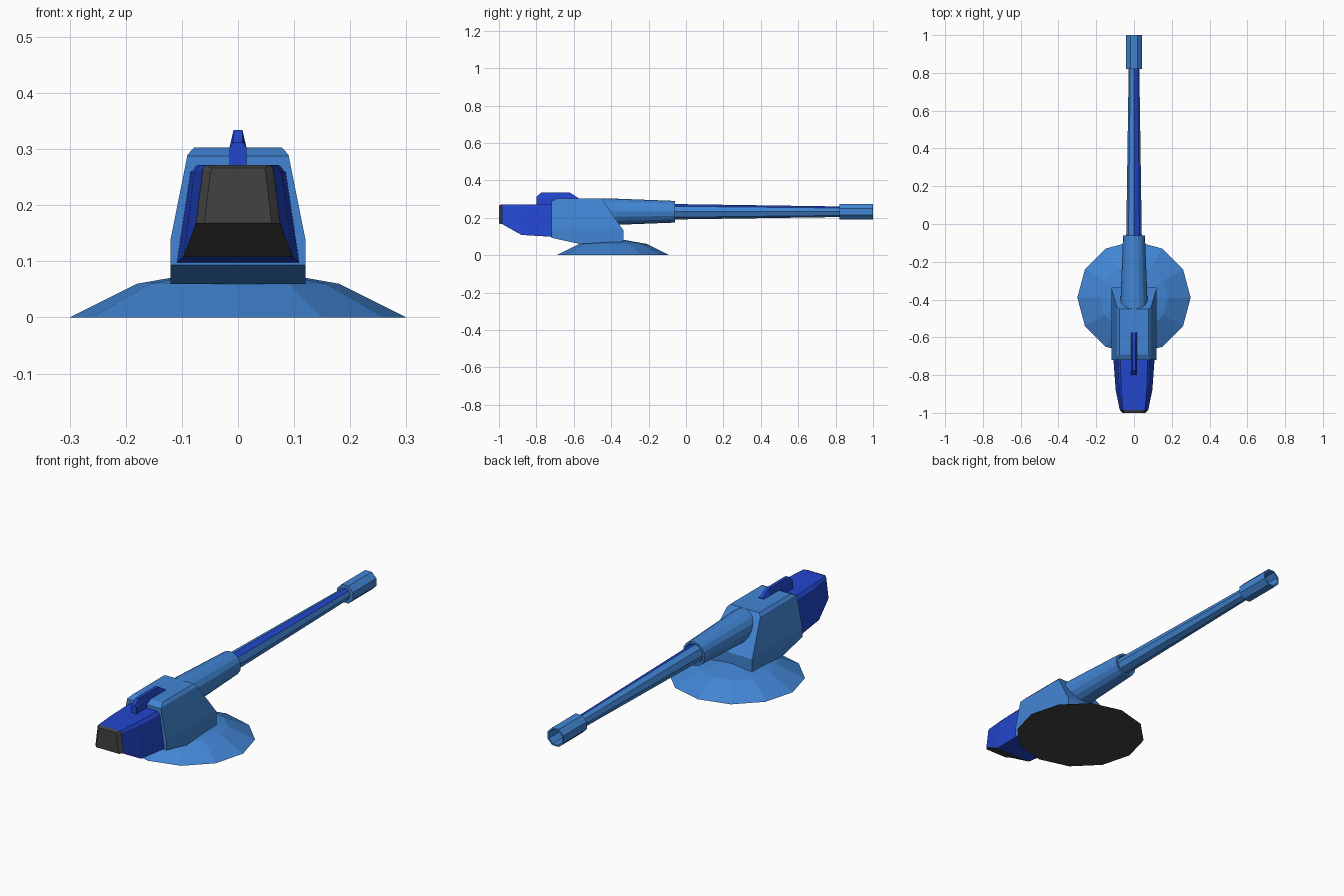
import bpy, bmesh, math
from mathutils import Vector

if "Cube" in bpy.data.objects:
    bpy.data.objects.remove(bpy.data.objects["Cube"], do_unlink=True)


def material(name, rgb):
    m = bpy.data.materials.new(name)
    m.use_nodes = True
    col = (*rgb, 1.0)
    m.diffuse_color = col
    bsdf = m.node_tree.nodes["Principled BSDF"]
    bsdf.inputs["Base Color"].default_value = col
    bsdf.inputs["Roughness"].default_value = 0.7
    return m


LIGHT, ROYAL, DARK = 0, 1, 2
MATS = [material("light blue", (0.054, 0.235, 0.66)),
        material("royal blue", (0.016, 0.061, 0.61)),
        material("dark grey", (0.055, 0.055, 0.055))]


def finish(name, bm):
    bmesh.ops.recalc_face_normals(bm, faces=bm.faces)
    me = bpy.data.meshes.new(name)
    bm.to_mesh(me)
    bm.free()
    for m in MATS:
        me.materials.append(m)
    ob = bpy.data.objects.new(name, me)
    bpy.context.collection.objects.link(ob)
    return ob


def loft(name, rings, mat, start=LIGHT, end=LIGHT):
    """Skin closed rings and cap both ends; mat(segment, side) picks the colour."""
    bm = bmesh.new()
    vs = [[bm.verts.new(p) for p in ring] for ring in rings]
    n = len(vs[0])
    for i in range(len(vs) - 1):
        for j in range(n):
            k = (j + 1) % n
            f = bm.faces.new((vs[i][j], vs[i][k], vs[i + 1][k], vs[i + 1][j]))
            f.material_index = mat(i, j)
    bm.faces.new(vs[0]).material_index = start
    bm.faces.new(vs[-1]).material_index = end
    return finish(name, bm)


def section(y, half):
    """Mirror a right-hand outline (x, z), listed bottom to top, at depth y."""
    return [Vector((x, y, z)) for x, z in half] + \
           [Vector((-x, y, z)) for x, z in reversed(half)]


AXIS_Z = 0.232


def circle_y(y, r, n, phase=0.0):
    angles = [phase + math.tau * j / n for j in range(n)]
    return [Vector((r * math.cos(a), y, AXIS_Z + r * math.sin(a))) for a in angles]


# Low domed base with a dark underside
base_rings = [[Vector((r * math.cos(math.tau * j / 12),
                       -0.39 + r * math.sin(math.tau * j / 12), z)) for j in range(12)]
              for r, z in ((0.30, 0.0), (0.18, 0.06), (0.05, 0.083))]
loft("base", base_rings, lambda i, j: LIGHT, start=DARK)

# Housing: extruded outline trimmed by sloping planes
outline = [(0.12, 0.04), (0.12, 0.14), (0.09, 0.29), (0.078, 0.303)]
housing = loft("housing", [section(-0.72, outline), section(-0.335, outline)],
               lambda i, j: LIGHT)
bm = bmesh.new()
bm.from_mesh(housing.data)
trims = [((-0.45, 0.303), (0.163, 0.11)),     # rear slope
         ((-0.57, 0.06), (-0.033, -0.15)),    # front underside
         ((-0.57, 0.06), (0.012, -0.23)),     # rear underside
         ((-0.69, 0.303), (-0.015, 0.03))]    # front top bevel
for (y, z), (ny, nz) in trims:
    bmesh.ops.bisect_plane(bm, geom=bm.verts[:] + bm.edges[:] + bm.faces[:], dist=1e-5,
                           plane_co=(0, y, z), plane_no=Vector((0, ny, nz)).normalized(),
                           clear_outer=True)
    bmesh.ops.holes_fill(bm, edges=bm.edges[:], sides=0)
bmesh.ops.recalc_face_normals(bm, faces=bm.faces)
bm.to_mesh(housing.data)
bm.free()

# Nose: blue shell, dark front face with chamfer and dark sloping chin
nose_rings = [section(-0.70, [(0.110, 0.097), (0.086, 0.258), (0.073, 0.272)]),
              section(-0.88, [(0.097, 0.108), (0.078, 0.259), (0.067, 0.272)]),
              section(-0.985, [(0.075, 0.167), (0.063, 0.263), (0.058, 0.272)]),
              section(-1.0, [(0.060, 0.168), (0.049, 0.260), (0.047, 0.266)])]
loft("nose", nose_rings,
     lambda i, j: DARK if i == 2 or (i == 1 and j == 5) else ROYAL,
     start=ROYAL, end=DARK)

# Fin on the roof
fin_rings = [section(y, [(0.015, 0.262), (0.015, 0.303), (0.008, top)])
             for y, top in ((-0.80, 0.312), (-0.775, 0.334), (-0.62, 0.334), (-0.575, 0.305))]
loft("roof_fin", fin_rings, lambda i, j: ROYAL, start=ROYAL, end=ROYAL)

# Tapered sleeve with a shallow recessed rim
sleeve = [circle_y(y, r, 16) for y, r in
          ((-0.50, 0.072), (-0.40, 0.071), (-0.06, 0.058), (-0.06, 0.048), (-0.09, 0.048))]
loft("barrel_sleeve", sleeve, lambda i, j: LIGHT)

# Eight-sided barrel with one painted upper facet
loft("barrel", [circle_y(-0.12, 0.042, 8), circle_y(0.84, 0.028, 8)],
     lambda i, j: ROYAL if j == 1 else LIGHT)

# Hollow muzzle
muzzle = [circle_y(y, r, 8, math.pi / 8) for y, r in
          ((0.82, 0.046), (1.0, 0.046), (1.0, 0.038), (0.86, 0.038))]
loft("muzzle", muzzle, lambda i, j: LIGHT)
